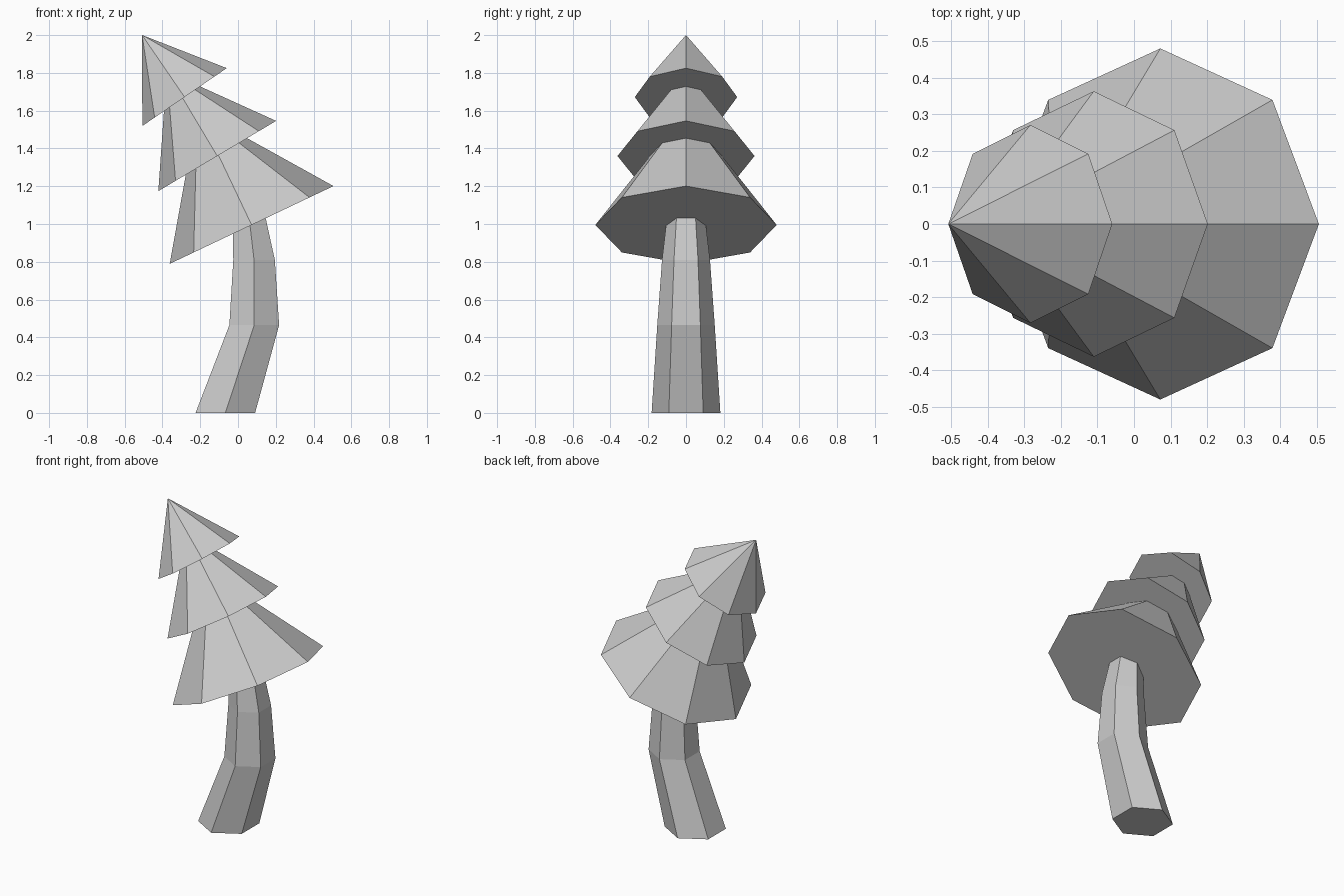
import bpy, bmesh, math
from mathutils import Matrix, Vector

cube = bpy.data.objects.get("Cube")
if cube:
    bpy.data.objects.remove(cube, do_unlink=True)

grey = bpy.data.materials.new("plain grey")
grey.use_nodes = True
colour = (0.6, 0.6, 0.6, 1)
grey.diffuse_color = colour
grey.node_tree.nodes["Principled BSDF"].inputs["Base Color"].default_value = colour


def add_object(name, bm):
    bmesh.ops.recalc_face_normals(bm, faces=bm.faces)
    mesh = bpy.data.meshes.new(name)
    bm.to_mesh(mesh)
    bm.free()
    mesh.materials.append(grey)
    obj = bpy.data.objects.new(name, mesh)
    bpy.context.collection.objects.link(obj)


# Bent six-sided trunk: rings of (centre x, height, radius)
def trunk(rings, sides=6):
    bm = bmesh.new()
    loops = []
    for x, z, r in rings:
        angles = [math.tau * (i + 0.5) / sides for i in range(sides)]
        loops.append([bm.verts.new((x + r * math.cos(a), r * math.sin(a), z))
                      for a in angles])
    for low, high in zip(loops, loops[1:]):
        for i in range(sides):
            j = (i + 1) % sides
            bm.faces.new((low[i], low[j], high[j], high[i]))
    bm.faces.new(loops[0][::-1])
    bm.faces.new(loops[-1])
    add_object("trunk", bm)


# Closed eight-sided cone leaning towards -x, placed by its rim centre
def foliage(name, x, z, radius, height, lean):
    bm = bmesh.new()
    place = (Matrix.Translation((x, 0, z))
             @ Matrix.Rotation(math.radians(-lean), 4, "Y"))
    rim = [bm.verts.new(place @ Vector((radius * math.cos(a), radius * math.sin(a), 0)))
           for a in (math.tau * i / 8 for i in range(8))]
    tip = bm.verts.new(place @ Vector((0, 0, height)))
    for i in range(8):
        bm.faces.new((rim[i], rim[(i + 1) % 8], tip))
    bm.faces.new(rim[::-1])
    add_object(name, bm)


trunk([(-0.067, 0, 0.182), (0.086, 0.465, 0.152),
       (0.085, 0.81, 0.127), (0.058, 1.04, 0.1)])
foliage("lower_foliage", 0.072, 0.995, 0.48, 0.67, 25.4)
foliage("middle_foliage", -0.11, 1.36, 0.363, 0.522, 30.8)
foliage("top_foliage", -0.283, 1.672, 0.271, 0.398, 34.4)
